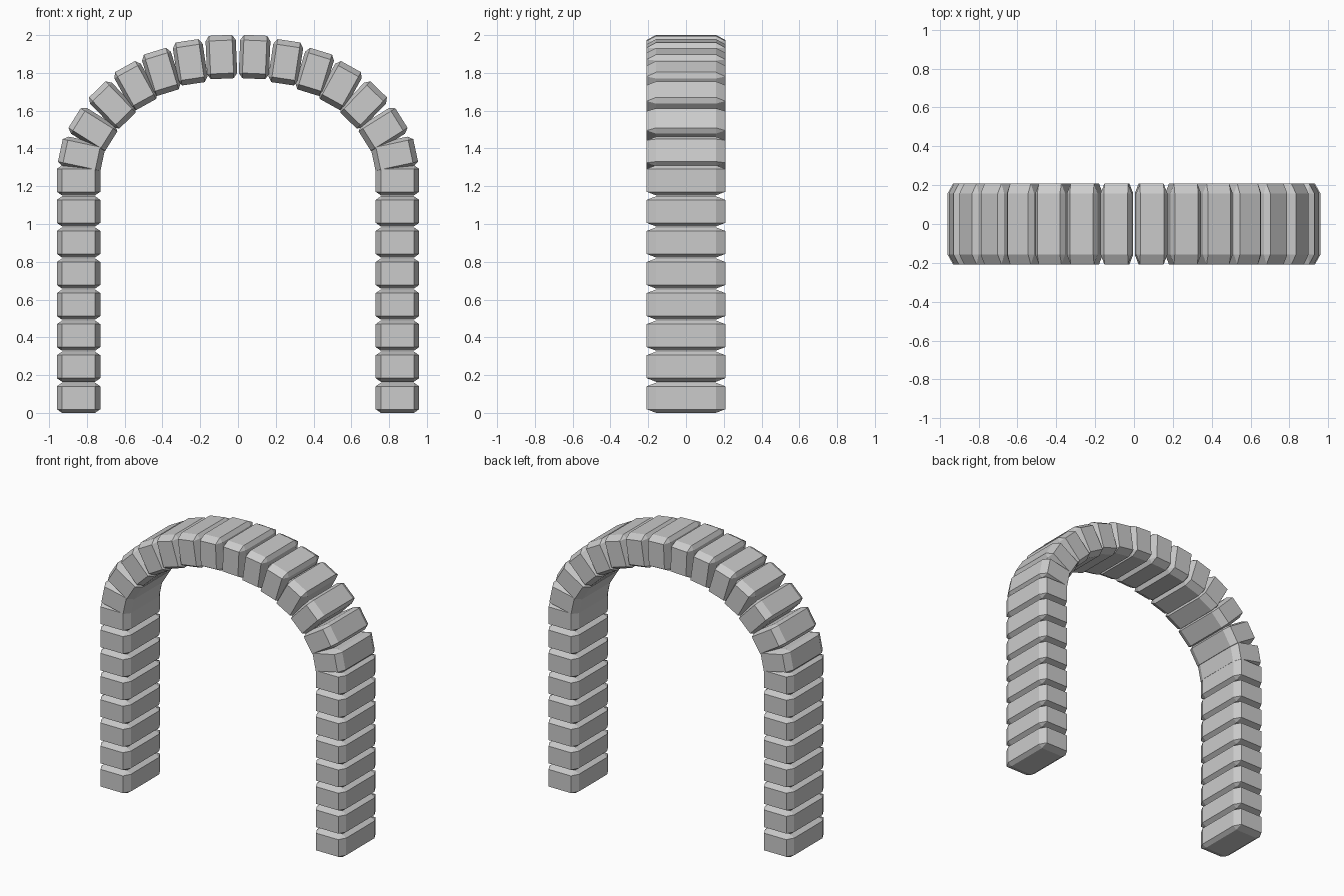
import bpy, bmesh, math

if "Cube" in bpy.data.objects:
    bpy.data.objects.remove(bpy.data.objects["Cube"])

W, D, H = 0.23, 0.416, 0.16   # block thickness, depth, length along the path
PITCH = 0.1645

# Shared chamfered block: bevelled unit cube stretched to size
mesh = bpy.data.meshes.new("stone_block")
bm = bmesh.new()
bmesh.ops.create_cube(bm, size=1)
bmesh.ops.bevel(bm, geom=bm.edges[:], offset=0.12, offset_type='OFFSET',
                segments=1, profile=0.5, affect='EDGES')
bmesh.ops.scale(bm, vec=(W, D, H), verts=bm.verts)
bmesh.ops.recalc_face_normals(bm, faces=bm.faces)
bm.to_mesh(mesh)
bm.free()


def block(name, x, z, lean=0):
    """Place one block; lean is the angle of its long axis from horizontal."""
    ob = bpy.data.objects.new(name, mesh)
    ob.location = (x, 0, z)
    ob.rotation_euler = (0, math.radians(lean), 0)
    bpy.context.collection.objects.link(ob)


# Right-hand voussoirs from crown to springing: x, z, tilt away from the crown
arch = [(0.088, 1.884, 2.5), (0.253, 1.856, 8.5), (0.406, 1.805, 17),
        (0.542, 1.733, 29), (0.665, 1.630, 44), (0.768, 1.500, 58),
        (0.828, 1.366, 78)]

for side, s in (("left", -1), ("right", 1)):
    # Straight pillar
    for i in range(8):
        block(f"{side}_pillar_block_{i + 1}", s * 0.844, 0.08 + i * PITCH)
    # Curved arch
    for i, (x, z, tilt) in enumerate(arch):
        block(f"{side}_arch_block_{i + 1}", s * x, z, s * (tilt - 90))
